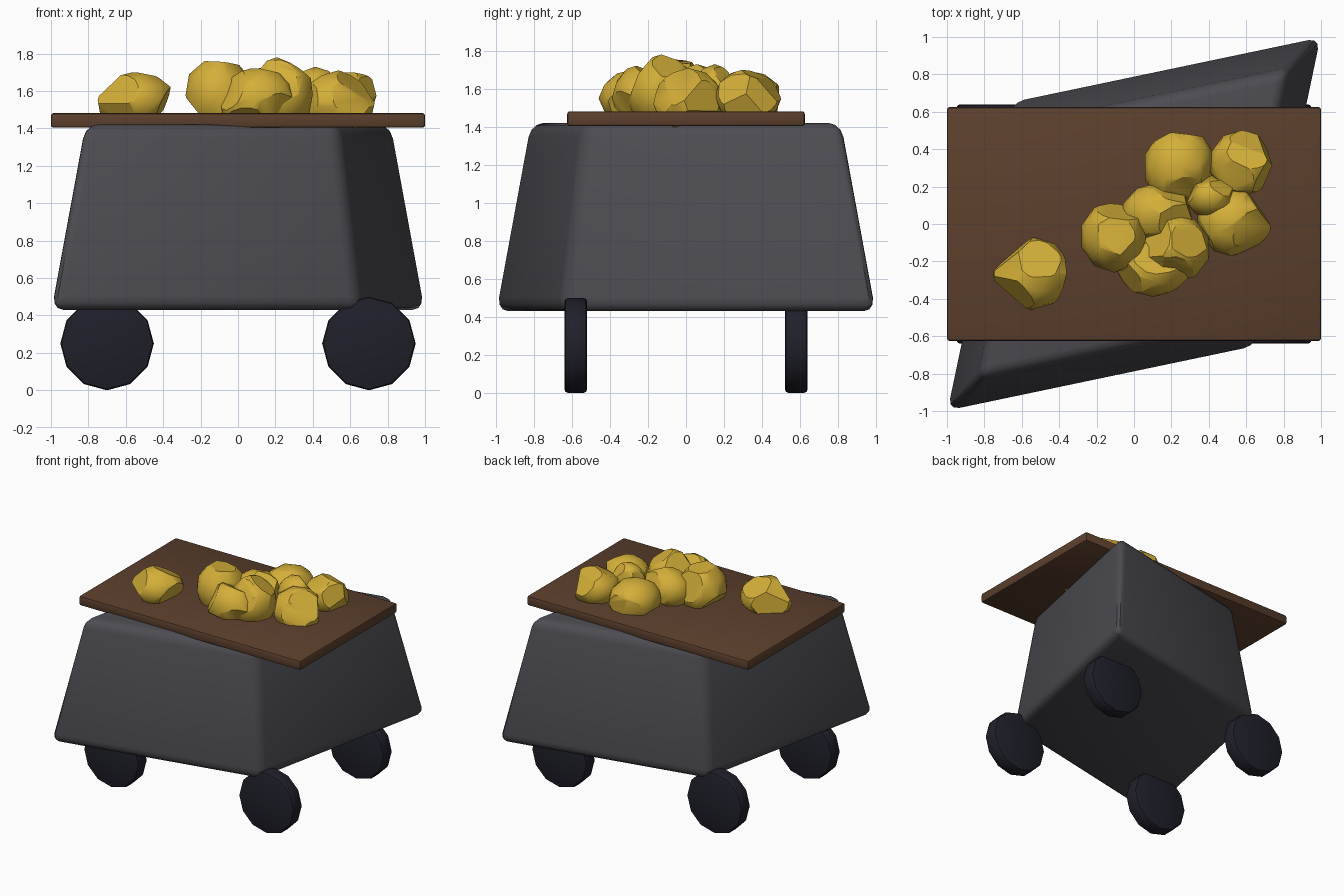
import bpy, bmesh, math, random
from mathutils import Matrix, Vector

if "Cube" in bpy.data.objects:
    bpy.data.objects.remove(bpy.data.objects["Cube"])

random.seed(11)


def material(name, rgb):
    m = bpy.data.materials.new(name)
    m.diffuse_color = (*rgb, 1)
    m.use_nodes = True
    m.node_tree.nodes["Principled BSDF"].inputs["Base Color"].default_value = m.diffuse_color
    return m


GREY = material("dark grey metal", (0.072, 0.072, 0.084))
BROWN = material("brown wood", (0.107, 0.051, 0.026))
BLACK = material("blue black", (0.014, 0.014, 0.024))
GOLD = material("gold", (0.658, 0.429, 0.040))


def finish(bm, name, mat, angle=30):
    bmesh.ops.recalc_face_normals(bm, faces=bm.faces)
    me = bpy.data.meshes.new(name)
    bm.to_mesh(me)
    bm.free()
    me.materials.append(mat)
    ob = bpy.data.objects.new(name, me)
    bpy.context.collection.objects.link(ob)
    bpy.ops.object.select_all(action='DESELECT')
    ob.select_set(True)
    bpy.context.view_layer.objects.active = ob
    bpy.ops.object.shade_smooth_by_angle(angle=math.radians(angle))
    return ob


def bevel(bm, width, segments, edges=None):
    bmesh.ops.bevel(bm, geom=edges or bm.edges[:], offset=width,
                    segments=segments, profile=0.5, affect='EDGES')


# Cart body: bevelled tapered box, stretched along one diagonal
bm = bmesh.new()
bmesh.ops.create_cube(bm, size=2)
for v in bm.verts:
    k = 0.82 if v.co.z > 0 else 1.0
    v.co = (v.co.x * k, v.co.y * k, 1.42 if v.co.z > 0 else 0.43)
bevel(bm, 0.075, 3)
bm.transform(Matrix(((0.835, 0.175, 0, 0), (0.175, 0.835, 0, 0),
                     (0, 0, 1, 0), (0, 0, 0, 1))))
finish(bm, "cart_body", GREY, 40)

# Wooden board on top
bm = bmesh.new()
bmesh.ops.create_cube(bm, size=1, matrix=Matrix.Translation((0, 0, 1.443))
                      @ Matrix.Diagonal((2, 1.25, 0.078, 1)))
bevel(bm, 0.014, 2)
finish(bm, "top_board", BROWN, 40)

# Four twelve-sided wheels
for sx, side in ((-1, "left"), (1, "right")):
    for sy, end in ((-1, "front"), (1, "back")):
        bm = bmesh.new()
        bmesh.ops.create_cone(bm, cap_ends=True, segments=12, radius1=0.25,
                              radius2=0.25, depth=0.12)
        rims = [e for e in bm.edges
                if abs(e.verts[0].co.z - e.verts[1].co.z) < 0.01]
        bevel(bm, 0.02, 2, rims)
        bm.transform(Matrix.Translation((sx * 0.7, sy * 0.58, 0.25))
                     @ Matrix.Rotation(math.pi / 2, 4, 'X'))
        finish(bm, f"{end}_{side}_wheel", BLACK, 35)


# Gold nuggets: chipped balls fitted into boxes (x0, x1, y0, y1, z0, z1)
def nugget(i, box):
    bm = bmesh.new()
    bmesh.ops.create_icosphere(bm, subdivisions=2, radius=1)
    for _ in range(7):
        n = Vector([random.gauss(0, 1) for _ in range(3)]).normalized()
        bmesh.ops.bisect_plane(bm, geom=bm.verts[:] + bm.edges[:] + bm.faces[:],
                               plane_co=n * random.uniform(0.68, 0.85),
                               plane_no=n, clear_outer=True)
        bmesh.ops.holes_fill(bm, edges=[e for e in bm.edges if e.is_boundary])
    for a in range(3):
        lo = min(v.co[a] for v in bm.verts)
        hi = max(v.co[a] for v in bm.verts)
        for v in bm.verts:
            t = (v.co[a] - lo) / (hi - lo)
            v.co[a] = box[2 * a] + t * (box[2 * a + 1] - box[2 * a])
    finish(bm, f"gold_nugget_{i + 1}", GOLD, 30)


for i, box in enumerate((
        (-0.75, -0.36, -0.46, -0.07, 1.41, 1.70),
        (0.06, 0.43, 0.12, 0.49, 1.38, 1.70),
        (0.41, 0.74, 0.15, 0.50, 1.41, 1.70),
        (0.34, 0.73, -0.17, 0.20, 1.36, 1.71),
        (-0.06, 0.31, -0.10, 0.22, 1.40, 1.73),
        (-0.28, 0.07, -0.26, 0.11, 1.38, 1.76),
        (0.02, 0.40, -0.30, 0.06, 1.38, 1.78),
        (-0.09, 0.30, -0.39, -0.08, 1.38, 1.72),
        (0.28, 0.54, 0.03, 0.26, 1.42, 1.73))):
    nugget(i, box)
